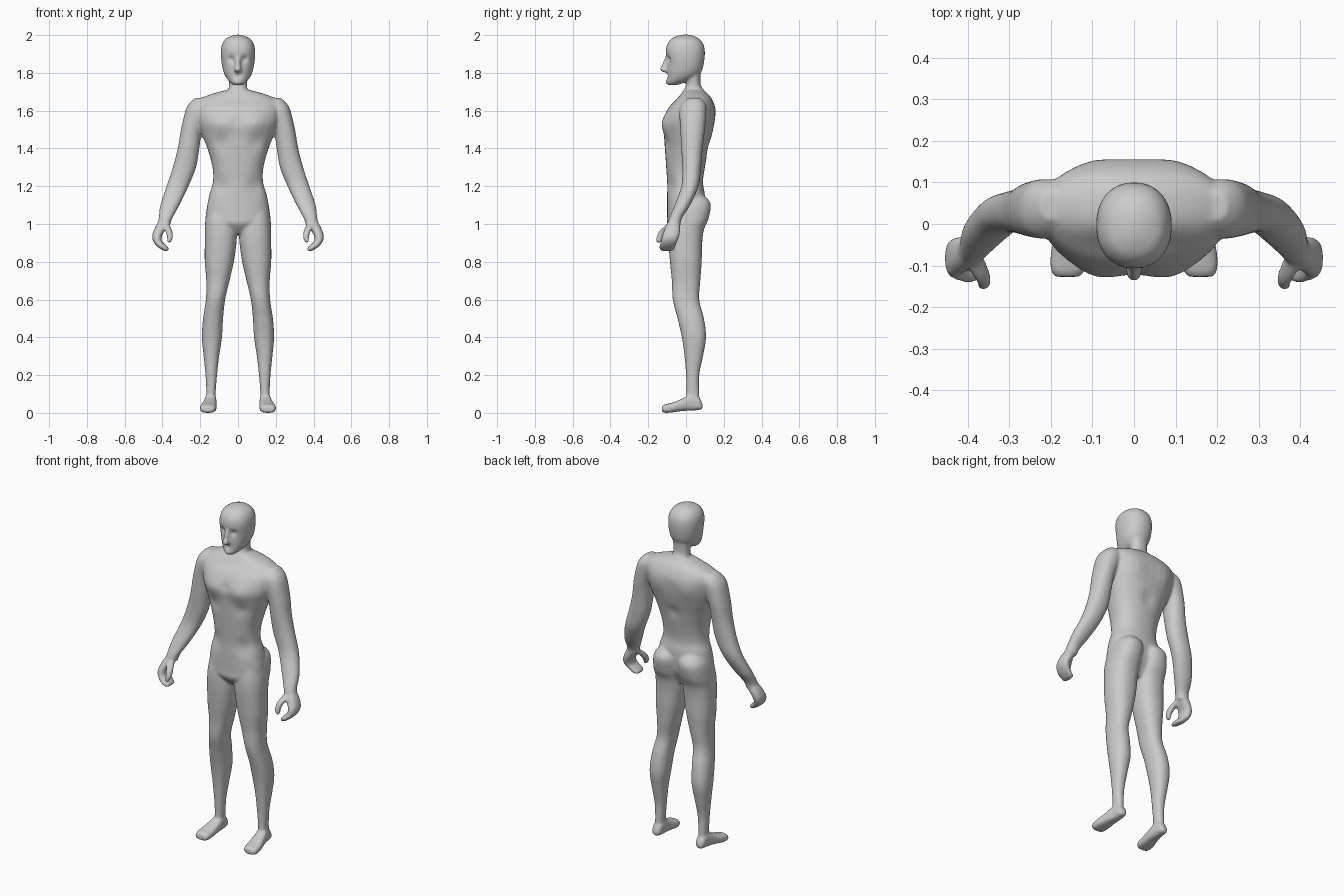
import bpy, bmesh, math
from mathutils import Vector

bm = bmesh.new()


def smooth_rows(rows, steps=5):
    """Catmull-Rom interpolation through the section rows."""
    rows = [Vector(r) for r in rows]
    out = []
    for i in range(len(rows) - 1):
        a, b = rows[max(i - 1, 0)], rows[i]
        c, d = rows[i + 1], rows[min(i + 2, len(rows) - 1)]
        for s in range(steps):
            t = s / steps
            out.append(0.5 * (2 * b + (c - a) * t + (2 * a - 5 * b + 4 * c - d) * t * t
                              + (3 * b - a - 3 * c + d) * t ** 3))
    return out + [rows[-1]]


def loft(rows, power=2.2, axis='z', sides=(1,), n=32):
    """Rows are (position along axis, u min, u max, v min, v max)."""
    for side in sides:
        rings = []
        for t, u0, u1, v0, v1 in smooth_rows(rows):
            ring = []
            for k in range(n):
                a = 2 * math.pi * k / n
                c, s = math.cos(a), math.sin(a)
                u = (u0 + u1) / 2 + (u1 - u0) / 2 * math.copysign(abs(c) ** (2 / power), c)
                v = (v0 + v1) / 2 + (v1 - v0) / 2 * math.copysign(abs(s) ** (2 / power), s)
                ring.append(bm.verts.new((side * u, v, t) if axis == 'z' else (side * u, t, v)))
            rings.append(ring)
        for r, q in zip(rings, rings[1:]):
            for k in range(n):
                bm.faces.new((r[k], r[(k + 1) % n], q[(k + 1) % n], q[k]))
        bm.faces.new(rings[0])
        bm.faces.new(rings[-1])


BOTH = (1, -1)

# torso, from crotch to base of neck
loft([(0.95, -.05, .05, -.06, .05), (1.0, -.14, .14, -.098, .075), (1.05, -.167, .167, -.1, .095),
      (1.15, -.153, .153, -.1, .10), (1.22, -.133, .133, -.1, .09), (1.3, -.135, .135, -.105, .1),
      (1.4, -.162, .162, -.112, .12), (1.47, -.19, .19, -.116, .137), (1.54, -.215, .215, -.12, .15),
      (1.61, -.225, .225, -.095, .155), (1.655, -.21, .21, -.055, .14), (1.685, -.15, .15, -.03, .12),
      (1.71, -.06, .06, -.01, .09)], 2.3)

# neck
loft([(1.64, -.075, .075, -.04, .11), (1.70, -.056, .056, -.016, .1), (1.74, -.047, .047, 0, .077),
      (1.82, -.055, .055, -.01, .08)])

# head
loft([(1.735, -.022, .022, -.094, -.05), (1.75, -.042, .042, -.102, -.005),
      (1.775, -.063, .063, -.1, .05), (1.81, -.078, .078, -.1, .083), (1.86, -.088, .088, -.1, .096),
      (1.91, -.091, .091, -.107, .1), (1.95, -.085, .085, -.1, .093), (1.98, -.066, .066, -.078, .07),
      (1.996, -.035, .035, -.045, .04), (2.002, -.01, .01, -.02, .015)], 2.2)

# nose
loft([(1.803, -.012, .012, -.115, -.08), (1.815, -.02, .02, -.138, -.08), (1.84, -.014, .014, -.128, -.08),
      (1.895, -.011, .011, -.106, -.08)], n=16)

# legs with buttocks
loft([(1.16, .03, .12, -.03, .085), (1.11, .005, .158, -.07, .13), (1.03, .004, .172, -.09, .12),
      (.97, .004, .175, -.095, .095), (.9, .008, .176, -.093, .086), (.8, .022, .176, -.085, .083),
      (.7, .045, .168, -.075, .076), (.6, .068, .17, -.07, .07), (.5, .079, .185, -.045, .095),
      (.4, .085, .191, -.022, .106), (.3, .1, .182, -.008, .09), (.2, .111, .172, 0, .07),
      (.1, .119, .167, .002, .07), (.04, .119, .17, -.01, .075)], 2.3, sides=BOTH)

# feet
loft([(.088, .128, .16, .022, .045), (.07, .117, .17, .016, .08), (.03, .114, .175, .012, .1),
      (-.02, .113, .187, .01, .075), (-.07, .113, .2, .003, .055), (-.11, .118, .2, 0, .045),
      (-.127, .13, .19, .006, .035)], 2.8, 'y', BOTH)

# arms
loft([(1.668, .17, .225, .01, .075), (1.64, .14, .256, -.02, .1), (1.6, .15, .278, -.035, .108),
      (1.5, .19, .302, -.03, .1), (1.4, .205, .319, -.025, .088), (1.3, .222, .345, -.02, .08),
      (1.2, .262, .378, -.025, .066), (1.1, .31, .411, -.06, .022), (1.03, .348, .42, -.09, -.022),
      (.99, .36, .428, -.1, -.03)], sides=BOTH)

# palms running into curled fingers
loft([(1.02, .36, .418, -.09, -.035), (.98, .377, .44, -.11, -.03), (.94, .402, .454, -.125, -.035),
      (.91, .403, .45, -.132, -.045), (.885, .378, .432, -.14, -.055), (.868, .365, .41, -.14, -.06),
      (.857, .372, .39, -.13, -.075)], 2.5, sides=BOTH, n=24)

# thumbs
loft([(1.0, .363, .41, -.1, -.06), (.965, .348, .386, -.14, -.095), (.93, .344, .376, -.156, -.12),
      (.903, .355, .377, -.158, -.132)], sides=BOTH, n=16)

bmesh.ops.recalc_face_normals(bm, faces=bm.faces)
raw = bpy.data.meshes.new("body_parts")
bm.to_mesh(raw)
bm.free()
body = bpy.data.objects.new("human_body", raw)
bpy.context.collection.objects.link(body)

# fuse the parts into one smooth skin
fuse = body.modifiers.new("fuse", 'REMESH')
fuse.mode = 'VOXEL'
fuse.voxel_size = 0.007
relax = body.modifiers.new("relax", 'SMOOTH')
relax.factor = 0.5
relax.iterations = 5
graph = bpy.context.evaluated_depsgraph_get()
skin = bpy.data.meshes.new_from_object(body.evaluated_get(graph))
body.modifiers.clear()
body.data = skin

# sculpted muscle and face relief: (x, y, z, radius, push in y)
relief = [
    (.09, -.11, 1.53, .06, -.014),   # chest muscles
    (0, -.13, 1.55, .025, .006),     # breastbone groove
    (.09, -.1, 1.43, .04, .008),     # under the chest
    (.1, -.09, 1.2, .05, .012),      # groove beside the belly
    (0, .14, 1.4, .04, -.010),       # spine groove
    (.1, .13, 1.56, .06, .008),      # shoulder blades
    (.036, -.1, 1.872, .017, .013),  # eye sockets
    (0, -.1, 1.785, .014, .006),     # mouth
    (0, -.1, 1.75, .015, -.006),     # chin
]
for x, y, z, r, push in relief:
    for sx in {x, -x}:
        centre = Vector((sx, y, z))
        for v in skin.vertices:
            d2 = (v.co - centre).length_squared
            if d2 < 6 * r * r:
                v.co.y += push * math.exp(-d2 / (r * r))

for p in skin.polygons:
    p.use_smooth = True
